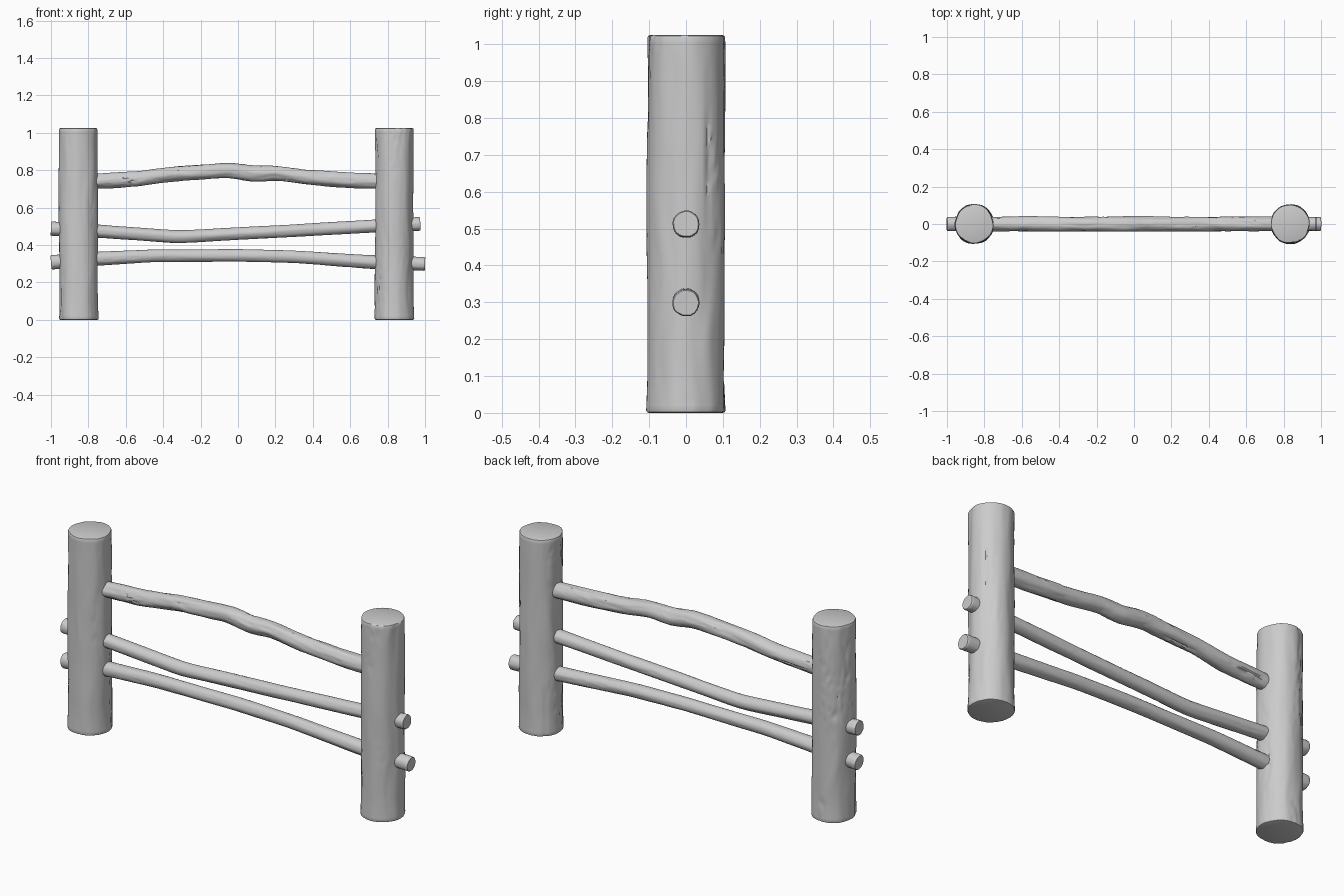
import bpy, bmesh, math
from mathutils import Vector, noise

cube = bpy.data.objects.get("Cube")
if cube:
    bpy.data.objects.remove(cube, do_unlink=True)

wood = bpy.data.materials.new("grey_wood")
wood.use_nodes = True
wood.diffuse_color = (0.6, 0.6, 0.6, 1)
wood.node_tree.nodes["Principled BSDF"].inputs["Base Color"].default_value = (0.6, 0.6, 0.6, 1)


def bark(axis, angle, seed, stretch, depth):
    """Radius factor with wavy long-grain ridges and narrow cracks."""
    twist = angle + 0.25 * noise.noise(Vector((axis * 4, seed, 0)))
    p = Vector((math.cos(twist) * 1.6, math.sin(twist) * 1.6, axis * stretch + seed * 7))
    swell = noise.noise(p)
    fine = noise.noise(p * 2.3 + Vector((5, 1, seed)))
    crack = max(0, 1 - abs(fine) * 9) * max(0, noise.noise(p * 0.9 + Vector((9, 9, 9))))
    return 1 + depth * (swell * 0.7 + fine * 0.3 - crack * 1.6)


def log(name, path, sides, steps, seed, stretch, depth, rounding):
    """Loft a grained log along (x, z, radius) points."""
    pts = [Vector(p) for p in path]
    lengths = [0]
    for a, b in zip(pts, pts[1:]):
        lengths.append(lengths[-1] + (b - a).xy.length)
    total = lengths[-1]

    def sample(d):
        d = min(max(d, 0), total)
        i = max(k for k in range(len(pts) - 1) if lengths[k] <= d)
        t = (d - lengths[i]) / (lengths[i + 1] - lengths[i])
        return pts[i].lerp(pts[i + 1], t)

    def smooth(d):
        soft = min(0.05, d, total - d)
        return (sample(d - soft) + sample(d) * 2 + sample(d + soft)) / 4

    bm = bmesh.new()
    rings = []
    # Two extra rings at each end round off the cut edge
    ends = [(0, 1 - rounding), (0.3 * rounding, 1 - 0.3 * rounding)]
    stations = [(d * 0.1, s) for d, s in ends]
    stations += [(0.1 * rounding + (total - 0.2 * rounding) * i / steps, 1) for i in range(steps + 1)]
    stations += [(total - d * 0.1, s) for d, s in reversed(ends)]
    for d, scale in stations:
        c = smooth(d)
        run = sample(d + 0.03) - sample(d - 0.03)
        tangent = Vector((run.x, 0, run.y)).normalized()
        side = Vector((0, 1, 0))
        up = tangent.cross(side)
        ring = []
        for j in range(sides):
            a = math.tau * j / sides
            r = c.z * scale * bark(d, a, seed, stretch, depth)
            ring.append(bm.verts.new(Vector((c.x, 0, c.y)) + (side * math.cos(a) + up * math.sin(a)) * r))
        rings.append(ring)
    for lo, hi in zip(rings, rings[1:]):
        for j in range(sides):
            k = (j + 1) % sides
            bm.faces.new((lo[j], lo[k], hi[k], hi[j]))
    bm.faces.new(rings[0])
    bm.faces.new(rings[-1])
    bmesh.ops.recalc_face_normals(bm, faces=bm.faces)
    mesh = bpy.data.meshes.new(name)
    bm.to_mesh(mesh)
    bm.free()
    mesh.materials.append(wood)
    obj = bpy.data.objects.new(name, mesh)
    bpy.context.collection.objects.link(obj)
    bpy.ops.object.select_all(action='DESELECT')
    obj.select_set(True)
    bpy.context.view_layer.objects.active = obj
    bpy.ops.object.shade_smooth_by_angle(angle=math.radians(40))


# Upright posts
for name, x, seed in (("right_post", -0.853, 1), ("left_post", 0.835, 4)):
    log(name, [(x, 0, 0.107), (x, 0.08, 0.104), (x, 1.025, 0.103)], 72, 70, seed, 2.2, 0.07, 0.07)

# Bowed top rail, ending inside the posts
log("top_rail", [(-0.85, 0.735, 0.037), (-0.75, 0.742, 0.038), (-0.53, 0.755, 0.041),
                 (-0.36, 0.78, 0.039), (-0.2, 0.79, 0.039), (-0.04, 0.802, 0.041),
                 (0.08, 0.778, 0.042), (0.2, 0.787, 0.038), (0.37, 0.762, 0.04),
                 (0.6, 0.747, 0.04), (0.83, 0.738, 0.038)], 40, 130, 2, 5, 0.16, 0.05)

# Sagging middle rail, poking through both posts
log("middle_rail", [(-1, 0.488, 0.038), (-0.75, 0.475, 0.035), (-0.32, 0.443, 0.034),
                    (0, 0.461, 0.033), (0.35, 0.48, 0.033), (0.73, 0.502, 0.035),
                    (0.975, 0.512, 0.037)], 36, 130, 6, 3, 0.08, 0.08)

# Arched bottom rail, poking through both posts
log("bottom_rail", [(-1, 0.307, 0.039), (-0.75, 0.328, 0.037), (-0.45, 0.343, 0.034),
                    (0, 0.345, 0.033), (0.3, 0.338, 0.033), (0.73, 0.308, 0.036),
                    (1, 0.298, 0.037)], 36, 130, 9, 3, 0.08, 0.08)
